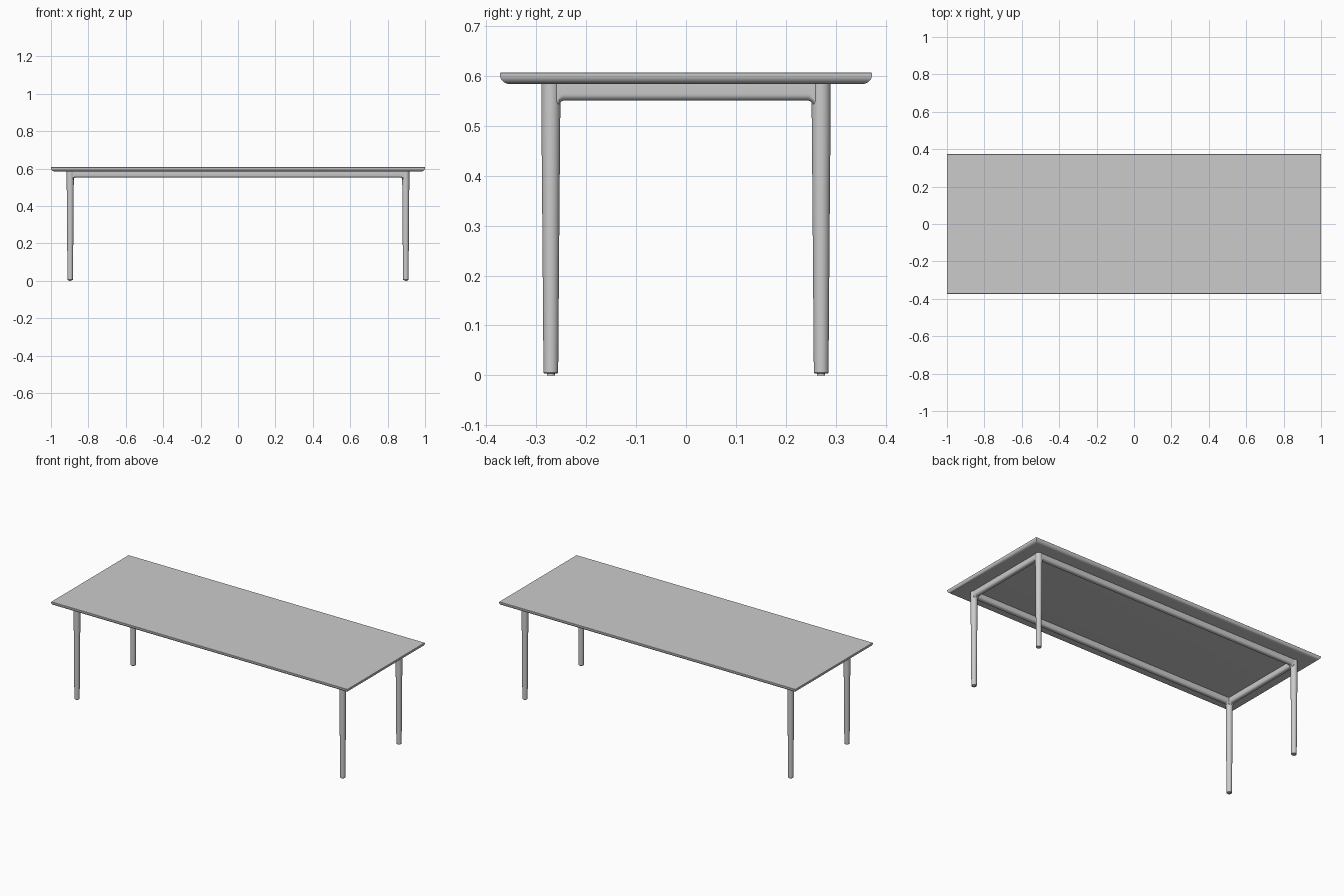
import bpy, bmesh, math

if "Cube" in bpy.data.objects:
    bpy.data.objects.remove(bpy.data.objects["Cube"])

LEG_X, LEG_Y = 0.897, 0.271
TOP_Z, UNDER_Z, RAIL_Z = 0.607, 0.584, 0.551


def loft(name, rings, angle=35):
    """Skin a list of equal-length closed rings and cap both ends."""
    bm = bmesh.new()
    loops = [[bm.verts.new(p) for p in ring] for ring in rings]
    n = len(loops[0])
    for a, b in zip(loops, loops[1:]):
        for i in range(n):
            j = (i + 1) % n
            bm.faces.new((a[i], a[j], b[j], b[i]))
    bm.faces.new(loops[0])
    bm.faces.new(loops[-1])
    bmesh.ops.recalc_face_normals(bm, faces=bm.faces)
    me = bpy.data.meshes.new(name)
    bm.to_mesh(me)
    bm.free()
    ob = bpy.data.objects.new(name, me)
    bpy.context.collection.objects.link(ob)
    bpy.ops.object.select_all(action='DESELECT')
    ob.select_set(True)
    bpy.context.view_layer.objects.active = ob
    bpy.ops.object.shade_smooth_by_angle(angle=math.radians(angle))
    return ob


def rectangle(inset, z):
    x, y = 1 - inset, 0.373 - inset
    return [(-x, -y, z), (x, -y, z), (x, y, z), (-x, y, z)]


def circle(x, y, r, z, n=32):
    return [(x + r * math.cos(2 * math.pi * i / n),
             y + r * math.sin(2 * math.pi * i / n), z) for i in range(n)]


# Tabletop: square upper edge, rounded underside edge
edge = []
for i in range(9):
    a = math.pi / 2 * i / 8
    edge.append((0.021 * (1 - math.sin(a)), UNDER_Z + 0.018 * (1 - math.cos(a))))
edge += [(0, TOP_Z - 0.001), (0.001, TOP_Z)]
loft("tabletop", [rectangle(i, z) for i, z in edge])

# Tapered round legs with small glides
leg_profile = [(0.0135, 0.004), (0.0147, 0.0055), (0.0175, 0.36),
               (0.019, 0.53), (0.019, UNDER_Z)]
for sx, side in ((-1, "left"), (1, "right")):
    for sy, end in ((-1, "front"), (1, "back")):
        x, y = sx * LEG_X, sy * LEG_Y
        loft(f"{end}_{side}_leg", [circle(x, y, r, z) for r, z in leg_profile])
        loft(f"{end}_{side}_glide", [circle(x, y, 0.008, z) for z in (0, 0.006)])


def rail(name, half, place):
    """U-section rail whose underside curves down into the legs at both ends."""
    w, r, f = 0.0155, 0.013, 0.011
    start = half - 0.0165          # where the fillet meets the leg
    ends = [(half, f), (start, f)]
    for i in range(1, 9):
        a = math.pi / 2 * i / 8
        ends.append((start - f * (1 - math.cos(a)), f * (1 - math.sin(a))))
    stations = [(-s, d) for s, d in ends] + [(s, d) for s, d in reversed(ends)]
    rings = []
    for s, drop in stations:
        zb = RAIL_Z - drop
        section = [(w, UNDER_Z), (-w, UNDER_Z)]
        for sign, c, order in ((-1, -(w - r), range(7)), (1, w - r, range(6, -1, -1))):
            for i in order:
                a = math.pi / 2 * i / 6
                section.append((c + sign * r * math.cos(a), zb + r - r * math.sin(a)))
        rings.append([place(s, t, z) for t, z in section])
    loft(name, rings)


# Rails between the legs
for sign, name in ((-1, "front_rail"), (1, "back_rail")):
    rail(name, LEG_X, lambda s, t, z, k=sign: (s, k * LEG_Y + t, z))
for sign, name in ((-1, "left_rail"), (1, "right_rail")):
    rail(name, LEG_Y, lambda s, t, z, k=sign: (k * LEG_X + t, s, z))
